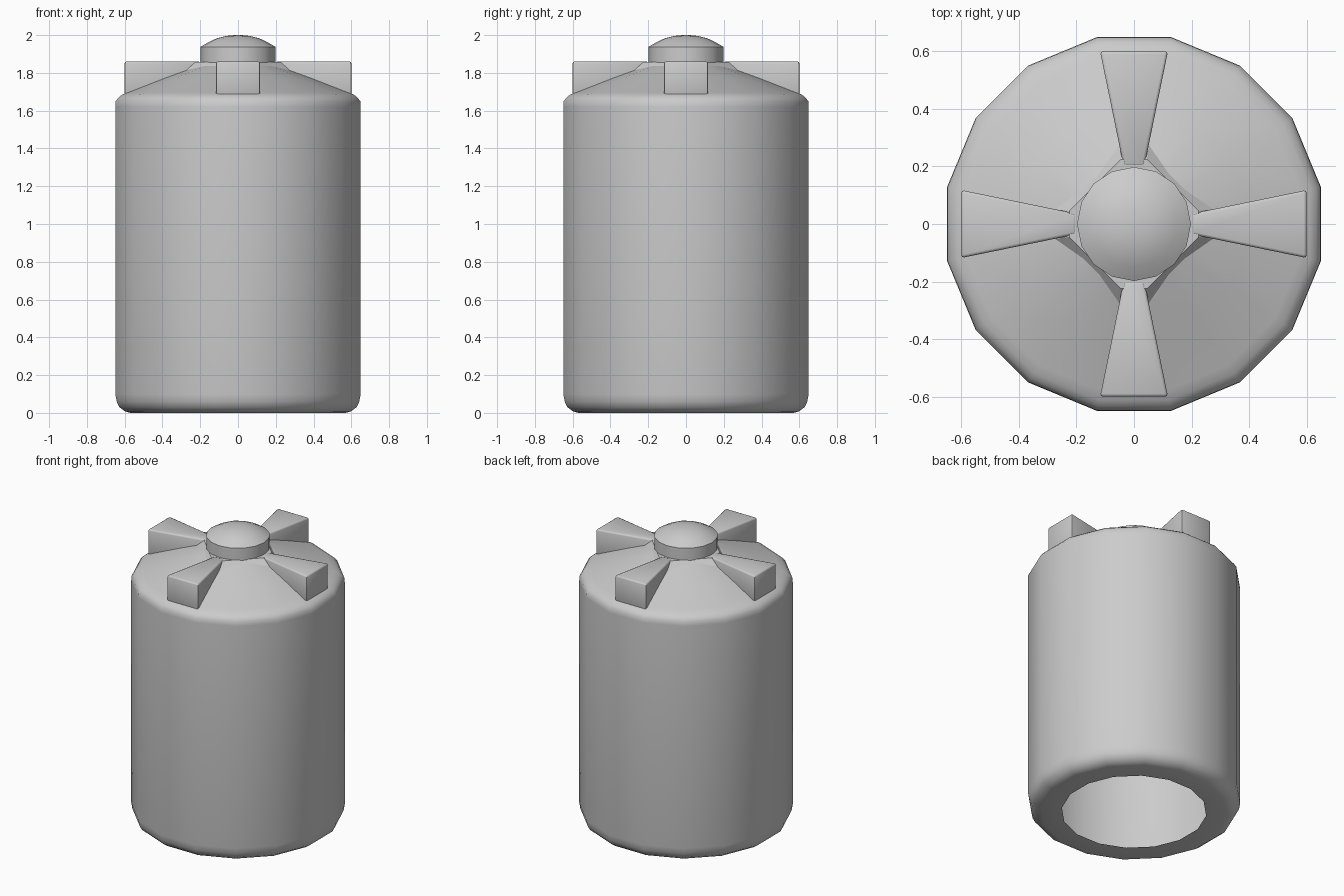
import bpy, bmesh
from math import pi, cos, sin, radians
from mathutils import Matrix

cube = bpy.data.objects.get("Cube")
if cube:
    bpy.data.objects.remove(cube)

SIDES = 16
grey = bpy.data.materials.new("grey plastic")
grey.use_nodes = True
colour = (0.6, 0.6, 0.6, 1)
grey.diffuse_color = colour
grey.node_tree.nodes["Principled BSDF"].inputs["Base Color"].default_value = colour


def finish(name, bm, angle):
    mesh = bpy.data.meshes.new(name)
    bm.to_mesh(mesh)
    bm.free()
    mesh.materials.append(grey)
    obj = bpy.data.objects.new(name, mesh)
    bpy.context.collection.objects.link(obj)
    bpy.ops.object.select_all(action="DESELECT")
    obj.select_set(True)
    bpy.context.view_layer.objects.active = obj
    bpy.ops.object.shade_smooth_by_angle(angle=radians(angle))
    return obj


def lathe(name, profile, turn, angle):
    """Revolve (radius, height) points, listed bottom to top on the outside."""
    bm = bmesh.new()
    rings = []
    for r, z in profile:
        if r == 0:
            rings.append([bm.verts.new((0, 0, z))] * SIDES)
        else:
            rings.append([bm.verts.new((r * cos(a), r * sin(a), z))
                          for a in (turn + 2 * pi * i / SIDES for i in range(SIDES))])
    for low, high in zip(rings, rings[1:]):
        for i in range(SIDES):
            j = (i + 1) % SIDES
            corners = [low[i], low[j], high[j], high[i]]
            bm.faces.new(list(dict.fromkeys(corners)))
    return finish(name, bm, angle)


def loft(bm, bottom, top):
    """Closed solid between two outlines of equal length."""
    a = [bm.verts.new(p) for p in bottom]
    b = [bm.verts.new(p) for p in top]
    bm.faces.new(a[::-1])
    bm.faces.new(b)
    for i in range(len(a)):
        j = (i + 1) % len(a)
        bm.faces.new([a[i], a[j], b[j], b[i]])


# Tank shell with an open base, flat sides facing the axes
shell = [(0.45, 0), (0.58, 0), (0.61, 0.008), (0.64, 0.03), (0.655, 0.06), (0.662, 0.1),
         (0.662, 1.62), (0.66, 1.65), (0.645, 1.67), (0.625, 1.685), (0.59, 1.697),
         (0.4, 1.77), (0.19, 1.845)]
lathe("tank_shell", shell, pi / SIDES, 60)

# Four wedge ribs on the shoulder
for n, side in enumerate(("left", "back", "right", "front")):
    bm = bmesh.new()
    outline = [(0.2, -0.036), (0.6, -0.118), (0.6, 0.118), (0.2, 0.036)]
    loft(bm, [(x, y, 1.67) for x, y in outline], [(x, y, 1.86) for x, y in outline])
    bmesh.ops.bevel(bm, geom=bm.edges[:], offset=0.01, segments=2, profile=0.5,
                    affect="EDGES")
    bm.transform(Matrix.Rotation(n * pi / 2, 4, "Z"))
    finish("rib_" + side, bm, 50)

# Eight-sided neck that joins the ribs below the lid
def octagon(reach, half, z):
    pts = []
    for n in range(4):
        c, s = round(cos(n * pi / 2)), round(sin(n * pi / 2))
        pts += [(reach * c - y * s, reach * s + y * c, z) for y in (-half, half)]
    return pts


bm = bmesh.new()
loft(bm, octagon(0.3, 0.055, 1.79), octagon(0.225, 0.045, 1.858))
finish("neck", bm, 30)

# Domed lid
lid = [(0, 1.855), (0.198, 1.855), (0.198, 1.938), (0.185, 1.946), (0.15, 1.966), (0.11, 1.984),
       (0.07, 1.994), (0.035, 1.999), (0, 2.0)]
lathe("lid", lid, 0, 40)
